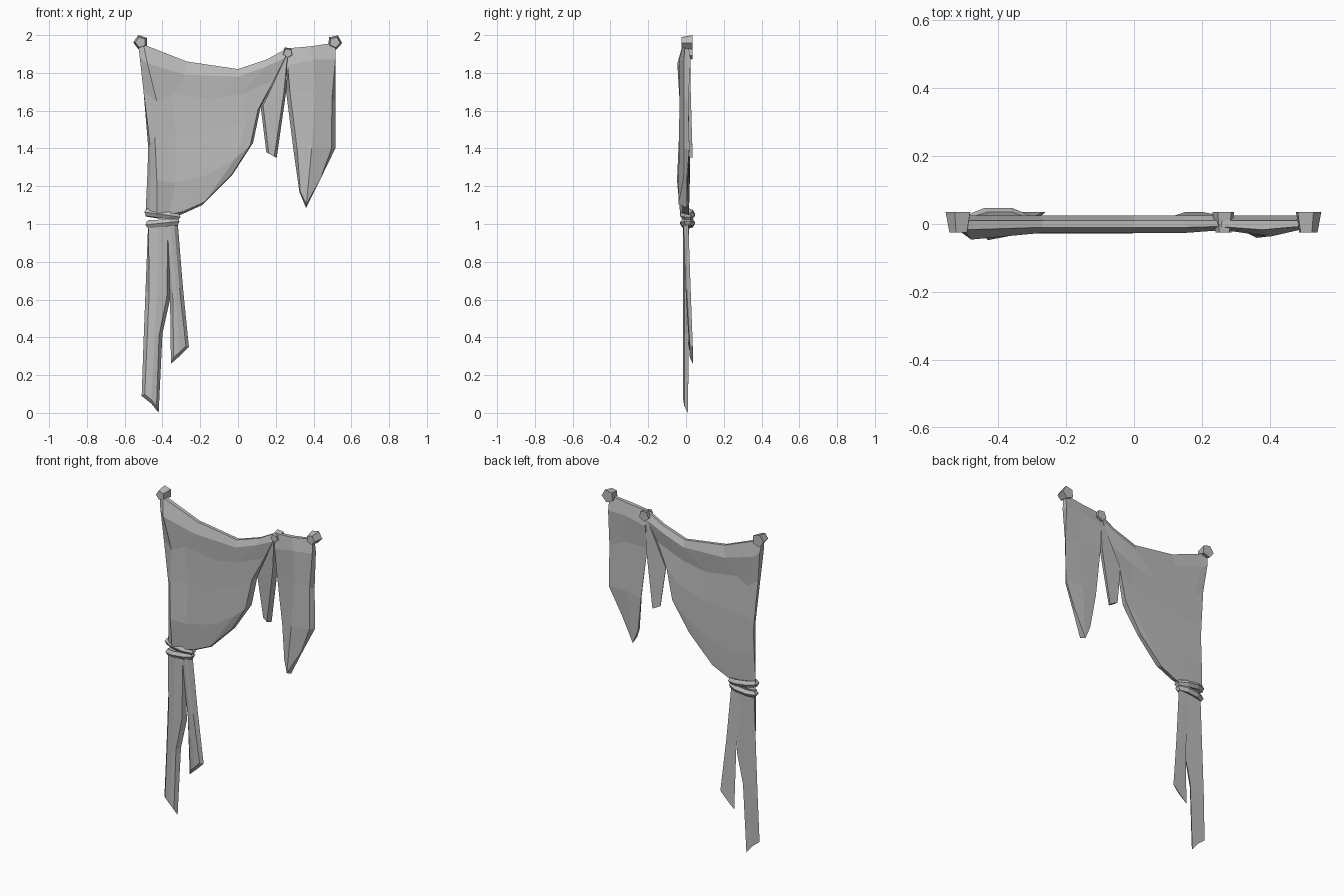
import bpy, bmesh, math
from mathutils import Vector, Matrix

cube = bpy.data.objects.get("Cube")
if cube:
    bpy.data.objects.remove(cube, do_unlink=True)

grey = bpy.data.materials.new("worn grey cloth")
grey.use_nodes = True
GREY = (0.5, 0.5, 0.5, 1)
grey.diffuse_color = GREY
grey.node_tree.nodes["Principled BSDF"].inputs["Base Color"].default_value = GREY


def finish(name, bm):
    """Turn a bmesh into a flat shaded object."""
    bmesh.ops.recalc_face_normals(bm, faces=bm.faces)
    mesh = bpy.data.meshes.new(name)
    bm.to_mesh(mesh)
    bm.free()
    mesh.materials.append(grey)
    obj = bpy.data.objects.new(name, mesh)
    bpy.context.collection.objects.link(obj)
    return obj


def cloth(name, rows, front, back, folds, rim=0.02, hems="LRB", start=0, lean=0):
    """Thick cloth from rows of (x, z): a full back layer and a front layer drawn in at the hems.
    front and back give the depth of each row, folds scales the depth of each column."""
    bm = bmesh.new()
    nr, nc = len(rows), len(rows[0])
    pts = [[Vector((x, 0, z)) for x, z in row] for row in rows]

    def drawn_in(r, c):
        p = pts[r][c].copy()
        inward = []
        if r >= start and c == 0 and "L" in hems:
            inward.append(pts[r][c + 1])
        if r >= start and c == nc - 1 and "R" in hems:
            inward.append(pts[r][c - 1])
        if r == nr - 1 and "B" in hems:
            inward.append(pts[r - 1][c])
        for q in inward:
            p += (q - pts[r][c]).normalized() * rim
        return p

    layers = ([], [])
    for r in range(nr):
        shift = Vector((0, lean * r / (nr - 1), 0))
        layers[0].append([bm.verts.new(drawn_in(r, c) + shift - Vector((0, front[r] * folds[c], 0)))
                          for c in range(nc)])
        layers[1].append([bm.verts.new(pts[r][c] + shift + Vector((0, back[r], 0)))
                          for c in range(nc)])
    for g in layers:
        for r in range(nr - 1):
            for c in range(nc - 1):
                bm.faces.new((g[r][c], g[r][c + 1], g[r + 1][c + 1], g[r + 1][c]))
    # Side walls round the border
    loop = ([(0, c) for c in range(nc)] + [(r, nc - 1) for r in range(1, nr)]
            + [(nr - 1, c) for c in range(nc - 2, -1, -1)] + [(r, 0) for r in range(nr - 2, 0, -1)])
    for (r, c), (s, d) in zip(loop, loop[1:] + loop[:1]):
        bm.faces.new((layers[0][r][c], layers[0][s][d], layers[1][s][d], layers[1][r][c]))
    return finish(name, bm)


# Draped swag gathered down to the tie
cloth("draped_swag", [
    [(-.53, 1.96), (-.5, 1.95), (-.27, 1.86), (0, 1.82), (.15, 1.87), (.26, 1.93)],
    [(-.52, 1.88), (-.48, 1.85), (-.28, 1.79), (0, 1.78), (.14, 1.83), (.25, 1.88)],
    [(-.5, 1.7), (-.43, 1.65), (-.35, 1.69), (-.14, 1.66), (.02, 1.69), (.19, 1.76)],
    [(-.475, 1.4), (-.44, 1.46), (-.33, 1.47), (-.14, 1.49), (.04, 1.54), (.12, 1.62)],
    [(-.48, 1.26), (-.43, 1.23), (-.33, 1.22), (-.16, 1.26), (-.01, 1.35), (.08, 1.43)],
    [(-.49, 1.04), (-.43, 1.03), (-.37, 1.03), (-.3, 1.05), (-.19, 1.1), (-.03, 1.26)]],
    front=(.01, .027, .02, .022, .028, .018), back=(.01, .025, .01, .02, .02, .015),
    folds=(.6, 1.7, 1, 1, 1, .7), start=3)

# Small torn tab below the middle knob
cloth("torn_tab", [
    [(.25, 1.88), (.262, 1.89)],
    [(.12, 1.62), (.255, 1.7)],
    [(.15, 1.38), (.205, 1.35)]],
    front=(.02, .015, .01), back=(.02, .015, .015), folds=(.7, 1.2),
    rim=.015, hems="LR", start=1, lean=.02)

# Pointed panel on the far side
cloth("pointed_panel", [
    [(.26, 1.93), (.38, 1.94), (.515, 1.96)],
    [(.262, 1.84), (.4, 1.87), (.515, 1.87)],
    [(.255, 1.7), (.41, 1.7), (.515, 1.65)],
    [(.295, 1.38), (.39, 1.4), (.515, 1.4)],
    [(.325, 1.17), (.36, 1.085), (.44, 1.245)]],
    front=(.01, .022, .02, .022, .024), back=(.01, .025, .012, .018, .005),
    folds=(.8, 1.7, .5), start=2)

# Two tails hanging below the tie
cloth("long_tail", [
    [(-.475, 1.02), (-.42, 1.02), (-.37, 1.02)],
    [(-.49, .64), (-.43, .64), (-.36, .6)],
    [(-.5, .38), (-.44, .4), (-.4, .42)],
    [(-.51, .09), (-.46, .05), (-.42, 0)]],
    front=(.015,) * 4, back=(.015, .015, .015, .01), folds=(.5, 1, .6), start=1)
cloth("short_tail", [
    [(-.4, 1.02), (-.36, 1.02), (-.32, 1.02)],
    [(-.36, .62), (-.33, .65), (-.292, .67)],
    [(-.355, .26), (-.31, .3), (-.26, .35)]],
    front=(.015, .014, .006), back=(.012,) * 3, folds=(.6, 1, .6), lean=.024)


def tie(name, z, tilt, reach):
    """Faceted cord ring squeezed round the gathered cloth."""
    bm = bmesh.new()
    sides, section = 8, 5
    rings = []
    for i in range(sides):
        a = math.tau * (i + .5) / sides
        ring = []
        for j in range(section):
            b = math.tau * j / section
            out = .019 * math.cos(b)
            ring.append(bm.verts.new((math.cos(a) * (reach + out),
                                      math.sin(a) * (.024 + out), .021 * math.sin(b))))
        rings.append(ring)
    for i in range(sides):
        p, q = rings[i], rings[(i + 1) % sides]
        for j in range(section):
            k = (j + 1) % section
            bm.faces.new((p[j], q[j], q[k], p[k]))
    bm.transform(Matrix.Translation((-.4, .008, z)) @ Matrix.Rotation(tilt, 4, "Y"))
    return finish(name, bm)


tie("upper_tie", 1.05, math.radians(8), .086)
tie("lower_tie", 1.005, math.radians(-6), .08)


# Five sided knobs, narrower at the front
def knob(name, x, z, radius, turn):
    bm = bmesh.new()
    bmesh.ops.create_cone(bm, cap_ends=True, segments=5, radius1=radius * .72,
                          radius2=radius, depth=.06)
    bm.transform(Matrix.Translation((x, .005, z)) @ Matrix.Rotation(-math.pi / 2, 4, "X")
                 @ Matrix.Rotation(turn, 4, "Z"))
    return finish(name, bm)


knob("right_knob", -.515, 1.962, .04, .3)
knob("left_knob", .512, 1.962, .04, -.2)
knob("middle_knob", .264, 1.905, .034, .1)
